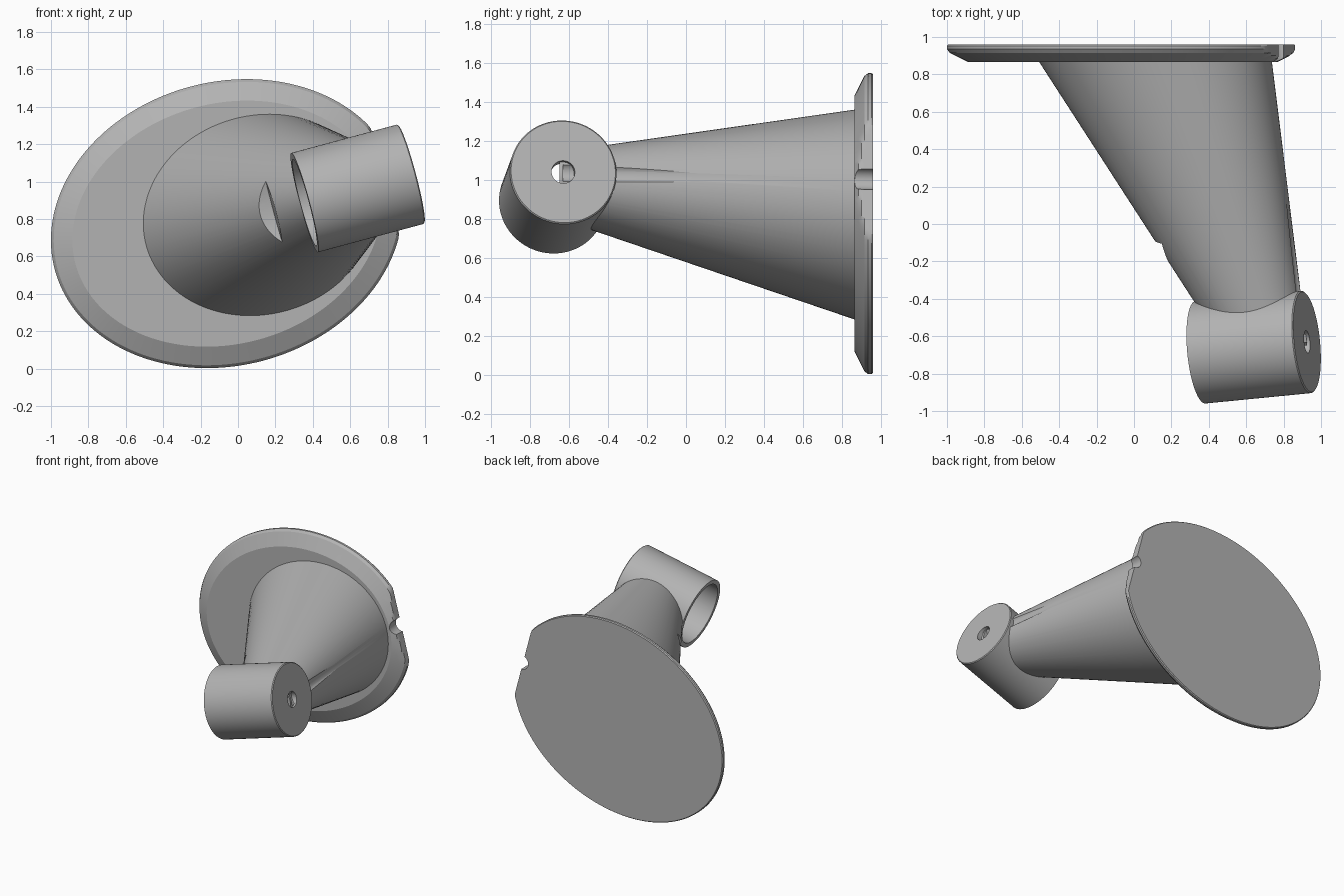
import bpy, bmesh, math
from mathutils import Vector

if "Cube" in bpy.data.objects:
    bpy.data.objects.remove(bpy.data.objects["Cube"])

TILT = math.radians(15)
U = Vector((math.cos(TILT), 0, math.sin(TILT)))
V = Vector((-math.sin(TILT), 0, math.cos(TILT)))
D = Vector((0.962, 0.0945, 0.258)).normalized()      # cup axis
CAP = Vector((0.925, -0.63, 1.04))                   # centre of closed cup end
CUP_LEN, CUP_R = 0.592, 0.275

grey = bpy.data.materials.new("grey plastic")
grey.diffuse_color = (0.45, 0.45, 0.45, 1)
grey.use_nodes = True
grey.node_tree.nodes["Principled BSDF"].inputs["Base Color"].default_value = grey.diffuse_color


def loft(name, rings, closed=False):
    """Skin a list of equal-length point rings, capping the ends or closing the loop."""
    bm = bmesh.new()
    rows = [[bm.verts.new(p) for p in r] for r in rings]
    n = len(rows[0])
    pairs = list(zip(rows, rows[1:])) + ([(rows[-1], rows[0])] if closed else [])
    for a, b in pairs:
        for i in range(n):
            j = (i + 1) % n
            bm.faces.new((a[i], a[j], b[j], b[i]))
    if not closed:
        bm.faces.new(rows[0])
        bm.faces.new(rows[-1])
    bmesh.ops.recalc_face_normals(bm, faces=bm.faces)
    me = bpy.data.meshes.new(name)
    bm.to_mesh(me)
    bm.free()
    me.materials.append(grey)
    ob = bpy.data.objects.new(name, me)
    bpy.context.collection.objects.link(ob)
    return ob


def ellipse(cx, y, cz, a, b, umax=9, n=160):
    c = Vector((cx, y, cz))
    ts = [2 * math.pi * i / n for i in range(n)]
    return [c + U * min(a * math.cos(t), umax) + V * b * math.sin(t) for t in ts]


def circle(c, axis, r, n=96):
    p = axis.cross(Vector((0.1, 0.2, 1))).normalized()
    q = axis.cross(p).normalized()
    ts = [2 * math.pi * i / n for i in range(n)]
    return [c + (p * math.cos(t) + q * math.sin(t)) * r for t in ts]


def rod(name, p0, p1, r):
    ax = (p1 - p0).normalized()
    return loft(name, [circle(p0, ax, r), circle(p1, ax, r)])


def cut(ob, cutter):
    m = ob.modifiers.new("cut", 'BOOLEAN')
    m.operation, m.solver, m.object = 'DIFFERENCE', 'EXACT', cutter
    bpy.context.view_layer.objects.active = ob
    bpy.ops.object.modifier_apply(modifier=m.name)


# Wall plate: chamfered tilted ellipse with one flat side
plate = loft("wall_plate", [
    ellipse(-0.06, y, 0.775, 0.952 - k, 0.758 - k, 0.876)
    for y, k in [(0.96, 0.006), (0.952, 0), (0.935, 0), (0.915, 0.015),
                 (0.90, 0.045), (0.8845, 0.076), (0.865, 0.115)]])

# Tapering arm from the plate to the cup
arm = loft("arm", [ellipse(0.11, 0.88, 0.82, 0.632, 0.535),
                   ellipse(0.70, -0.65, 0.971, 0.23, 0.168)])

# Cup: hollow, open on the left, closed on the right with a small hole
back = CAP - D * CUP_LEN
cup = loft("cup", [circle(CAP - D * s, D, r) for s, r in [
    (0, 0.06), (0, CUP_R - 0.006), (0.006, CUP_R), (CUP_LEN, CUP_R),
    (CUP_LEN, 0.24), (0.06, 0.24), (0.06, 0.06)]], closed=True)

# Cutters: cup bore, clearance beside the open end, tool groove to the plate
E = (Vector((0, 1, 0)) - D * D.y).normalized()
bore = rod("bore_cutter", back - D * 0.02, CAP - D * 0.06, 0.24)
clearance = rod("clearance_cutter", back - D * 1.0, back - D * 0.115, 0.616)
start = CAP + D * 0.015
groove = rod("groove_cutter", start, start + E * 1.8, 0.055)
for c in (bore, clearance, groove):
    cut(arm, c)
cut(plate, groove)
for c in (bore, clearance, groove):
    bpy.data.objects.remove(c)

# Smooth shading with crisp edges
for ob in (plate, arm, cup):
    bpy.ops.object.select_all(action='DESELECT')
    ob.select_set(True)
    bpy.context.view_layer.objects.active = ob
    bpy.ops.object.shade_smooth_by_angle(angle=math.radians(25))
